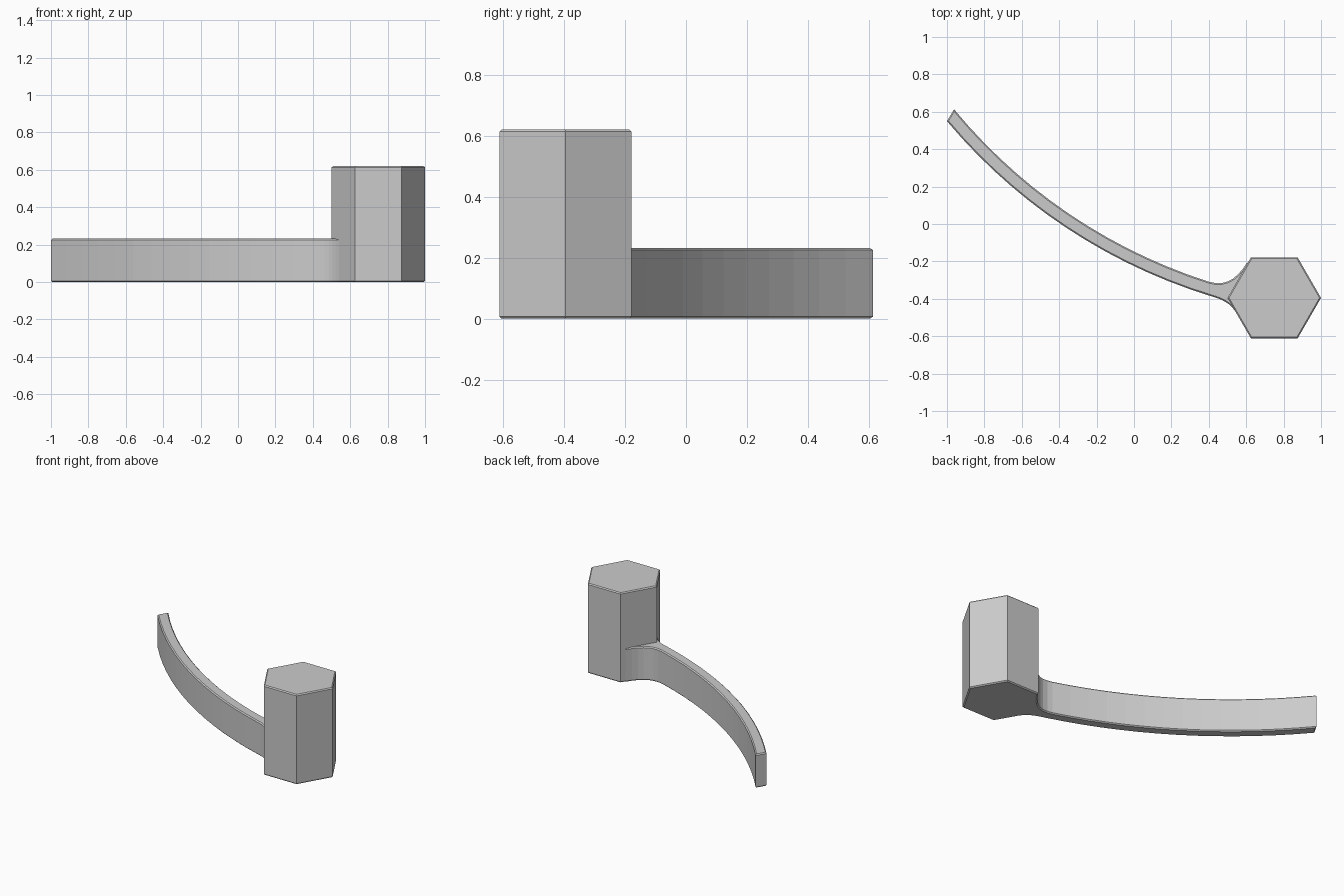
import bpy, bmesh, math
from mathutils import Vector
from mathutils.geometry import interpolate_bezier

if "Cube" in bpy.data.objects:
    bpy.data.objects.remove(bpy.data.objects["Cube"])

grey = bpy.data.materials.new("plain grey")
grey.use_nodes = True
colour = (0.6, 0.6, 0.6, 1)
grey.diffuse_color = colour
grey.node_tree.nodes["Principled BSDF"].inputs["Base Color"].default_value = colour

CHAMFER = 0.007


def prism(name, outline, height):
    """Extrude an outline upward and chamfer its top and bottom rims."""
    bm = bmesh.new()
    base = bm.faces.new([bm.verts.new((x, y, 0)) for x, y in outline])
    ext = bmesh.ops.extrude_face_region(bm, geom=[base], use_keep_orig=True)
    top = [v for v in ext["geom"] if isinstance(v, bmesh.types.BMVert)]
    bmesh.ops.translate(bm, verts=top, vec=(0, 0, height))
    bmesh.ops.recalc_face_normals(bm, faces=bm.faces)
    rims = [e for e in bm.edges if abs(e.verts[0].co.z - e.verts[1].co.z) < 1e-5]
    bmesh.ops.bevel(bm, geom=rims, offset=CHAMFER, segments=1,
                    affect='EDGES', clamp_overlap=False)
    mesh = bpy.data.meshes.new(name)
    bm.to_mesh(mesh)
    bm.free()
    mesh.materials.append(grey)
    obj = bpy.data.objects.new(name, mesh)
    bpy.context.collection.objects.link(obj)
    return obj


def arc(radius, start_x, end_x, steps=14):
    """Lower arc of a circle about the arm's centre of curvature."""
    cx, cy = 1.287, 2.468
    a, b = (-math.acos((x - cx) / radius) for x in (start_x, end_x))
    angles = [a + (b - a) * i / steps for i in range(steps + 1)]
    return [(cx + radius * math.cos(t), cy + radius * math.sin(t)) for t in angles]


def fillet(*points):
    """Smooth blend from the arm into the post, without its first point."""
    curve = interpolate_bezier(*[Vector(p) for p in points], 8)
    return [(p[0], p[1]) for p in curve[1:]]


# Hexagonal post
hexagon = [(0.75 + 0.25 * math.cos(math.radians(60 * i)),
            -0.395 + 0.25 * math.sin(math.radians(60 * i))) for i in range(6)]
prism("hexagonal_post", hexagon, 0.62)

# Curved arm, flared where it meets the post
outer = arc(2.985, -1.0, 0.41)
inner = arc(2.915, -0.962, 0.40)
outer += fillet(outer[-1], (0.48, -0.405), (0.52, -0.425), (0.56, -0.495))
inner += fillet(inner[-1], (0.49, -0.335), (0.55, -0.295), (0.605, -0.205))
prism("curved_arm", outer + [(0.66, -0.45), (0.68, -0.3)] + inner[::-1], 0.232)
